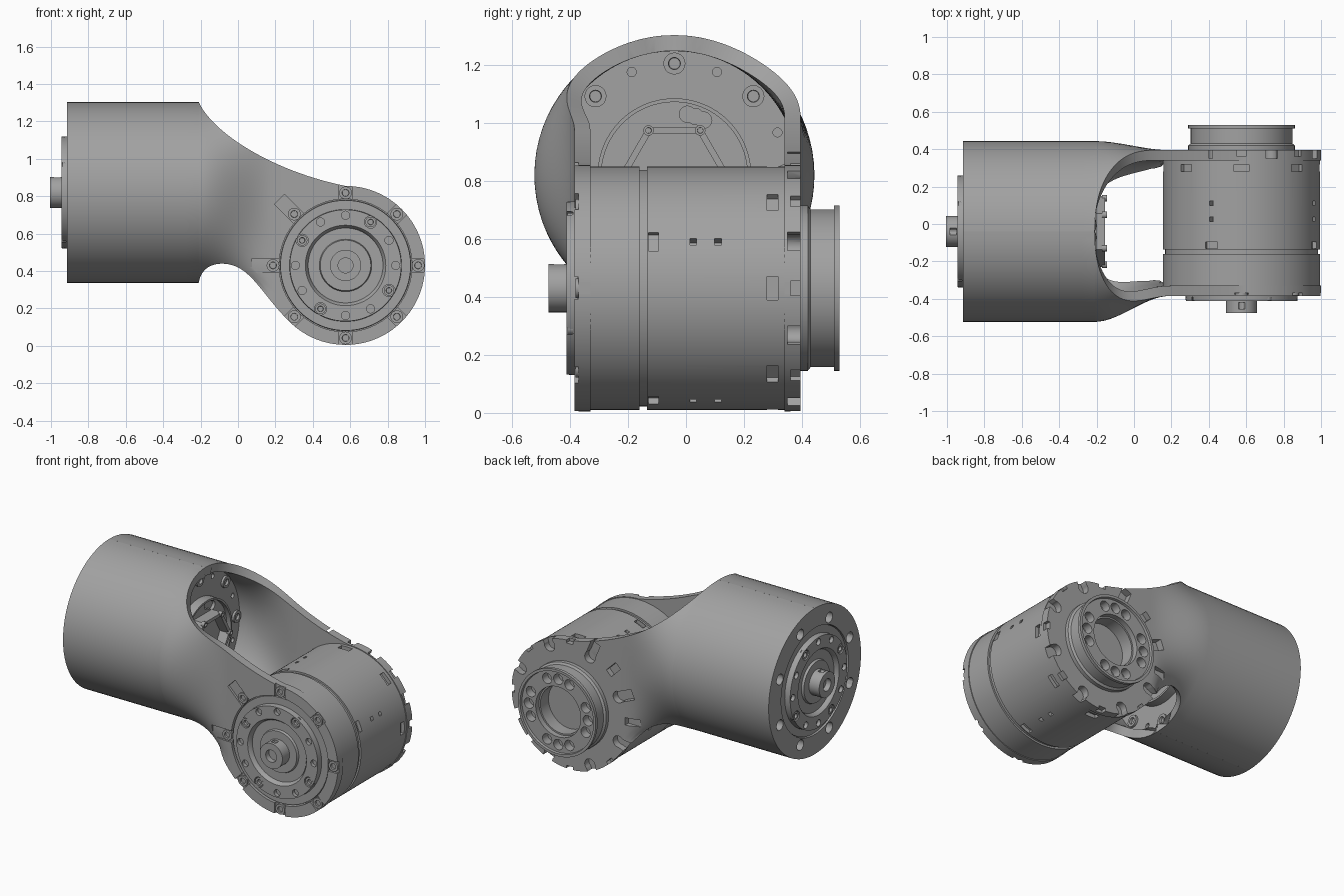
import bpy, bmesh, math
from mathutils import Vector

if "Cube" in bpy.data.objects:
    bpy.data.objects.remove(bpy.data.objects["Cube"])

mat = bpy.data.materials.new("machined_grey")
GREY = (0.36, 0.36, 0.36, 1)
mat.use_nodes = True
mat.diffuse_color = GREY
mat.node_tree.nodes["Principled BSDF"].inputs["Base Color"].default_value = GREY

JX, JZ, JR = 0.575, 0.43, 0.425        # elbow joint axis and radius
TY, TZ, TR = -0.04, 0.82, 0.483        # tube axis and radius


# Local (u, v, along-axis) to world, for each of the two drive units
def joint(u, v, a):
    return Vector((JX + u, a, JZ + v))


def tube(u, v, a):
    return Vector((a - 0.53, TY + u, TZ + v))


def make(name, bm, fix=True):
    if fix:
        bmesh.ops.recalc_face_normals(bm, faces=bm.faces)
    me = bpy.data.meshes.new(name)
    bm.to_mesh(me)
    bm.free()
    me.materials.append(mat)
    ob = bpy.data.objects.new(name, me)
    bpy.context.collection.objects.link(ob)
    return ob


def activate(ob):
    bpy.ops.object.select_all(action='DESELECT')
    ob.select_set(True)
    bpy.context.view_layer.objects.active = ob


def smooth(ob):
    activate(ob)
    bpy.ops.object.shade_smooth_by_angle(angle=math.radians(28))


def spin(bm, frame, profile, n=96, at=(0, 0)):
    """Revolve (radius, along-axis) points; ends on the axis become caps."""
    rings = []
    for r, a in profile:
        count = n if r > 0 else 1
        rings.append([bm.verts.new(frame(at[0] + r * math.cos(math.tau * i / n),
                                         at[1] + r * math.sin(math.tau * i / n), a))
                      for i in range(count)])
    for p, q in zip(rings, rings[1:]):
        for i in range(n):
            loop = [p[i % len(p)], p[(i + 1) % len(p)], q[(i + 1) % len(q)], q[i % len(q)]]
            bm.faces.new(list(dict.fromkeys(loop)))


def rod(bm, frame, at, r, a0, a1, n=20):
    spin(bm, frame, [(0, a0), (r, a0), (r, a1), (0, a1)], n, at)


def block(bm, frame, ang, r0, r1, half, a0, a1):
    """Box reaching from r0 to r1 in the radial direction ang."""
    c, s = math.cos(ang), math.sin(ang)
    vs = [bm.verts.new(frame(r * c - w * s, r * s + w * c, a))
          for r in (r0, r1) for w in (-half, half) for a in (a0, a1)]
    for f in ((0, 1, 3, 2), (4, 5, 7, 6), (0, 1, 5, 4), (2, 3, 7, 6), (0, 2, 6, 4), (1, 3, 7, 5)):
        bm.faces.new([vs[i] for i in f])


def polar(r, deg):
    return r * math.cos(math.radians(deg)), r * math.sin(math.radians(deg))


def cut(ob, bm):
    cutter = make("cutter", bm)
    cutter.hide_render = True
    mod = ob.modifiers.new("holes", 'BOOLEAN')
    mod.object, mod.operation, mod.solver = cutter, 'DIFFERENCE', 'EXACT'
    mod.use_self = True
    activate(ob)
    bpy.ops.object.modifier_apply(modifier=mod.name)
    bpy.data.objects.remove(cutter)


# ---- Fork shell: round tube blending into two flat cheeks ----
def bezier(*pts):
    a, b, c, d = [Vector(p) for p in pts]
    return [a * (1 - t) ** 3 + b * 3 * t * (1 - t) ** 2 + c * 3 * t * t * (1 - t) + d * t ** 3
            for t in [i / 60 for i in range(61)]]


def sample(curve, x):
    for p, q in zip(curve, curve[1:]):
        if p.x <= x <= q.x:
            return p.y + (q.y - p.y) * (x - p.x) / max(q.x - p.x, 1e-9)
    return curve[0].y if x < curve[0].x else curve[-1].y


X0 = -0.21
top = bezier((X0, TZ + TR), (-0.13, 1.13), (0.2, 0.93), (JX, JZ + JR))
low = bezier((X0, TZ - TR), (-0.19, 0.46), (-0.06, 0.45), (0, 0.42))
low += bezier((0, 0.42), (0.09, 0.375), (0.16, 0.24), (0.28, 0.124))[1:]


def limits(x):
    h = math.sqrt(max(JR ** 2 - (x - JX) ** 2, 0))
    return (sample(low, x) if x < 0.28 else JZ - h), (sample(top, x) if x < JX else JZ + h)


cols = [-0.915, -0.7, -0.45, -0.28, X0]
cols += [X0 + (JX - X0) * (i / 36) ** 2 for i in range(1, 37)]
cols += [JX + JR * math.sin(math.radians(3 * i)) for i in range(1, 30)]
ROWS = 36
bm = bmesh.new()
for side, flat in ((-1, -0.385), (1, 0.395)):
    grid = []
    for x in cols:
        zb, zt = limits(x)
        t = min(max((x - X0) / 0.4, 0), 1)
        t = t * t * (3 - 2 * t)
        col = []
        for r in range(ROWS + 1):
            z = (zb + zt) / 2 - (zt - zb) / 2 * math.cos(math.pi * r / ROWS)
            y = TY + side * math.sqrt(max(TR ** 2 - (z - TZ) ** 2, 0))
            col.append(bm.verts.new((x, y + (flat - y) * t, z)))
        grid.append(col)
    for p, q in zip(grid, grid[1:]):
        for r in range(ROWS):
            f = [p[r], q[r], q[r + 1], p[r + 1]]
            bm.faces.new(f if side < 0 else f[::-1])
bmesh.ops.remove_doubles(bm, verts=bm.verts, dist=0.0002)
shell = make("fork_shell", bm, fix=False)
mod = shell.modifiers.new("wall", 'SOLIDIFY')
mod.thickness, mod.offset = 0.055, -1
activate(shell)
bpy.ops.object.modifier_apply(modifier=mod.name)

bm = bmesh.new()
rod(bm, joint, (0, 0), 0.355, -0.45, -0.3, 96)
for k in range(8):
    ang = math.radians(45 * k)
    block(bm, joint, ang, 0.345, 0.5, 0.038, -0.45, -0.37)
    rod(bm, joint, polar(0.385, 45 * k + 22.5), 0.038, 0.35, 0.45)
    block(bm, joint, ang + math.pi / 8, 0.385, 0.5, 0.034, 0.35, 0.45)
    block(bm, joint, ang, 0.405, 0.5, 0.025, 0.36, 0.45)
cut(shell, bm)
smooth(shell)

# ---- Drive units: shared stepped face with hub ----
face = [(0, -0.44), (0.04, -0.44), (0.04, -0.475), (0.083, -0.475), (0.083, -0.4),
        (0.135, -0.4), (0.14, -0.385), (0.2, -0.385), (0.205, -0.4), (0.215, -0.413),
        (0.298, -0.413), (0.3, -0.375), (0.348, -0.375), (0.35, -0.345)]
body = face + [(0.42, -0.345), (0.42, -0.16), (0.408, -0.16), (0.408, -0.135),
               (0.42, -0.135), (0.42, 0.345), (0.285, 0.345), (0.285, 0.42), (0.272, 0.43),
               (0.272, 0.51), (0.285, 0.51), (0.285, 0.53), (0.268, 0.53), (0.265, 0.515),
               (0.165, 0.515), (0.165, 0.48), (0.155, 0.48), (0.155, 0.3), (0, 0.3)]
plug = face + [(0.352, -0.385), (0.45, -0.385), (0.45, 0.27), (0.265, 0.27), (0.265, 0.33),
               (0.252, 0.33), (0.252, 0.3), (0, 0.3)]


def face_holes(bm, frame):
    for k in range(12):
        rod(bm, frame, polar(0.268, 30 * k), 0.033 if k % 3 == 2 else 0.022, -0.5, -0.39, 16)
    rod(bm, frame, polar(0.083, 90), 0.018, -0.455, -0.42, 12)


def bolts(name, frame, spots, r, a0, a1):
    bm = bmesh.new()
    d = (a1 - a0) * 0.8
    for at in spots:
        spin(bm, frame, [(0, a0), (r, a0), (r, a1), (r * 0.55, a1), (r * 0.5, a1 - d),
                         (0, a1 - d)], 20, at)
    smooth(make(name, bm))


# Elbow drive
bm = bmesh.new()
spin(bm, joint, body, 128)
drive = make("elbow_drive", bm)
bm = bmesh.new()
face_holes(bm, joint)
for k in range(8):
    block(bm, joint, math.radians(45 * k), 0.395, 0.5, 0.04, 0.28, 0.318)
for q in range(4):
    ang = math.radians(22.5 + 90 * q)
    for a in (0.025, 0.11):
        block(bm, joint, ang, 0.38, 0.5, 0.012, a - 0.012, a + 0.012)
    block(bm, joint, ang, 0.395, 0.5, 0.035, -0.13, -0.095)
    for d in (-22, 0, 22):
        rod(bm, joint, polar(0.216, 90 * q + d), 0.034, 0.46, 0.6)
cut(drive, bm)
smooth(drive)

# Tube drive
bm = bmesh.new()
spin(bm, tube, plug, 128)
drive = make("tube_drive", bm)
bm = bmesh.new()
face_holes(bm, tube)
for k in range(8):
    rod(bm, tube, polar(0.395, 45 * k + 22.5), 0.035, -0.5, -0.34)
    rod(bm, tube, polar(0.385, 45 * k + 22.5), 0.016, 0.24, 0.4, 12)
for d in (-8, 0, 8):
    rod(bm, tube, polar(0.215, 70 + d), 0.028, 0.28, 0.4)
cut(drive, bm)
smooth(drive)

# Angular bracket inside the tube mouth
bm = bmesh.new()
hexagon = [(0.19, 0.29), (0.19, 0.375), (0.165, 0.375), (0.165, 0.31), (0, 0.31)]
spin(bm, tube, hexagon, 6)
make("inner_bracket", bm)

# ---- Screws ----
bolts("cheek_screws", joint, [polar(0.388, 45 * k) for k in range(8)], 0.034, -0.36, -0.381)
bolts("inner_plate_screws", tube, [polar(0.385, 45 * k) for k in range(8)], 0.038, 0.26, 0.285)
for label, frame in (("elbow", joint), ("tube", tube)):
    bolts(label + "_face_screws", frame, [polar(0.268, 90 * k + 60) for k in range(4)],
          0.028, -0.388, -0.408)
bolts("bracket_screws", tube, [polar(0.178, 60 * k) for k in range(6)], 0.018, 0.36, 0.385)
